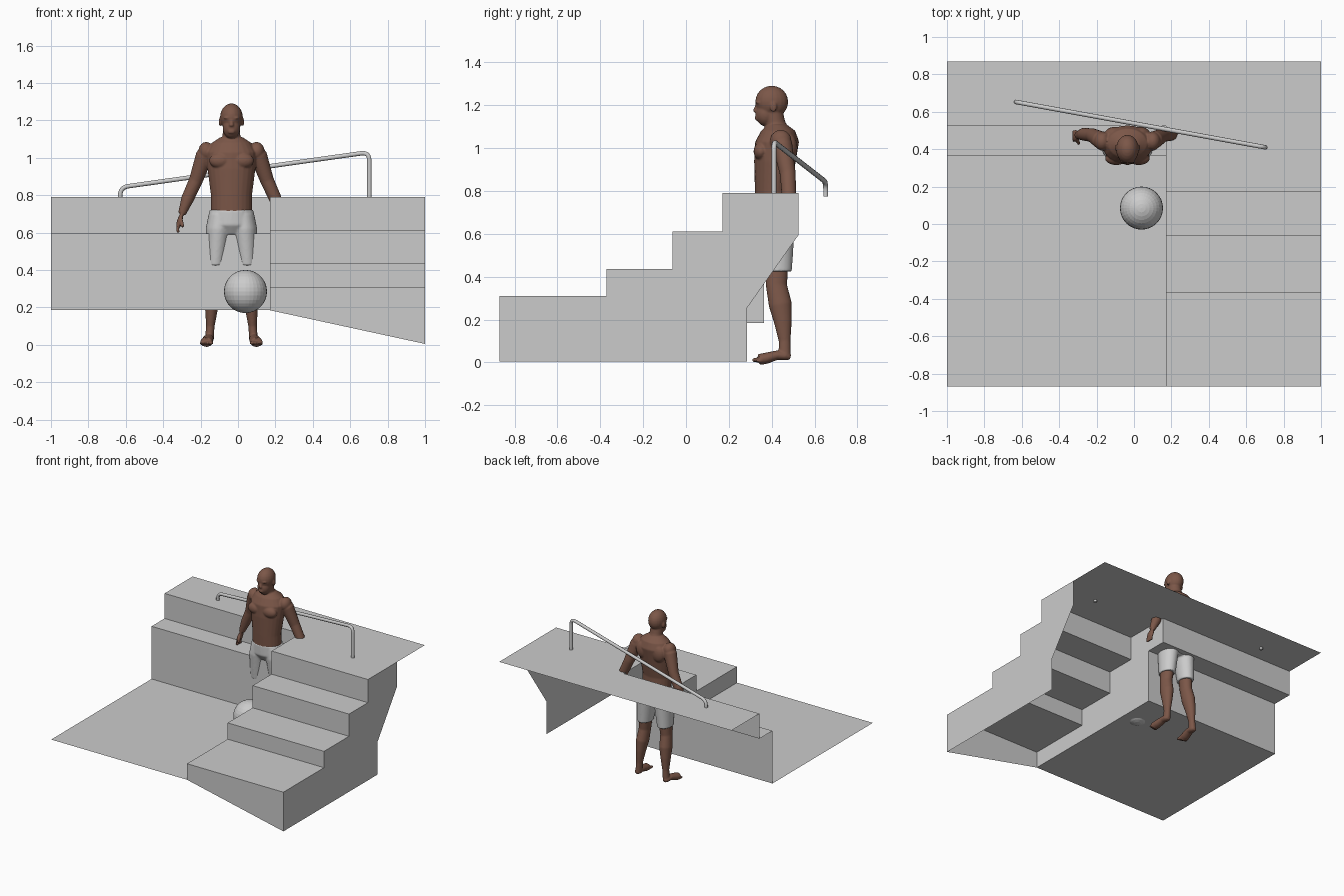
import bpy, bmesh, math
from mathutils import Vector, Matrix

cube = bpy.data.objects.get("Cube")
if cube:
    bpy.data.objects.remove(cube)


def material(name, rgb):
    mat = bpy.data.materials.new(name)
    mat.use_nodes = True
    colour = (*rgb, 1)
    mat.diffuse_color = colour
    mat.node_tree.nodes["Principled BSDF"].inputs["Base Color"].default_value = colour
    return mat


grey = material("pale grey", (.6, .6, .6))
skin = material("brown skin", (.2, .095, .065))
x_axis, y_axis, z_axis = Matrix.Identity(3)
figure_centre = -.035


def finish(name, bm, mat):
    mesh = bpy.data.meshes.new(name)
    bmesh.ops.recalc_face_normals(bm, faces=bm.faces)
    bm.to_mesh(mesh)
    bm.free()
    mesh.materials.append(mat)
    obj = bpy.data.objects.new(name, mesh)
    bpy.context.collection.objects.link(obj)
    return obj


def limb(bm, rings, side=1, width=1, depth=1, sides=24, axis=None):
    """Skin oval rings (x, y, z, radius) along a path and cap both ends."""
    points = [Vector((figure_centre + side * x, y, z)) for x, y, z, _ in rings]
    loops = []
    for i, point in enumerate(points):
        before, after = points[max(i - 1, 0)], points[min(i + 1, len(points) - 1)]
        along = axis or (after - before).normalized()
        reference = z_axis if abs(along.y) > .7 else y_axis
        across = reference.cross(along).normalized() * width
        deep = along.cross(across).normalized() * depth
        loop = []
        for k in range(sides):
            angle = math.tau * k / sides
            offset = across * math.cos(angle) + deep * math.sin(angle)
            loop.append(bm.verts.new(point + offset * rings[i][-1]))
        loops.append(loop)
    for low, high in zip(loops, loops[1:]):
        for k in range(sides):
            bm.faces.new((low[k - 1], low[k], high[k], high[k - 1]))
    bm.faces.new(loops[0])
    bm.faces.new(loops[-1])


def blob(bm, centre, size):
    place = Matrix.Translation(Vector(centre) + x_axis * figure_centre)
    stretch = Matrix.Diagonal(size).to_4x4()
    bmesh.ops.create_uvsphere(bm, u_segments=20, v_segments=12, radius=1, matrix=place @ stretch)


def blend(obj, voxel):
    """Merge overlapping volumes into one smooth surface."""
    remesh = obj.modifiers.new("merge", "REMESH")
    remesh.mode = "VOXEL"
    remesh.voxel_size = voxel
    remesh.use_smooth_shade = True
    soften = obj.modifiers.new("soften", "SMOOTH")
    soften.factor = .5
    soften.iterations = 6


# Pool shell: open sheets forming floor, bench, steps and deck
left_edge, divide, right_edge = -1, .17, 1
front, back = -.87, .87
floor, bench, deck = .185, .595, .79
bench_front, bench_back = .365, .525


def sheet(bm, points):
    bm.faces.new([bm.verts.new(p) for p in points])


def strip(bm, profile, start, end):
    for a, b in zip(profile, profile[1:]):
        sheet(bm, [(start, *a), (end, *a), (end, *b), (start, *b)])


pool = bmesh.new()
bench_rise = [(bench_back, deck), (bench_back, bench), (bench_front, bench), (bench_front, floor)]
strip(pool, [(back, deck), *bench_rise, (front, floor)], left_edge, divide)
finish("pool_floor_and_bench", pool, grey)

stairs = bmesh.new()
steps = [(front, .31)]
for riser, tread in ((-.37, .437), (-.063, .61), (.17, deck)):
    steps += [(riser, steps[-1][1]), (riser, tread)]
strip(stairs, steps + [(back, deck)], divide, right_edge)
base = .005
sheet(stairs, [(divide, front, floor), (right_edge, front, base),
               (right_edge, *steps[0]), (divide, *steps[0])])
heel = .285
outer_end = [(bench_back, deck), (bench_back, bench), (heel, .255), (heel, base), (front, base)]
inner_end = bench_rise + [(front, floor)]
for x, ending in ((right_edge, outer_end), (divide, inner_end)):
    sheet(stairs, [(x, *point) for point in steps + ending])
finish("pool_steps", stairs, grey)

# Handrail with rounded bends
low_bend, high_bend = Vector((-.63, .652, .842)), Vector((.702, .41, 1.03))
feet = [Vector((bend.x, bend.y, deck - .015)) for bend in (low_bend, high_bend)]
path = [feet[0]]
for before, bend, after in ((feet[0], low_bend, high_bend), (low_bend, high_bend, feet[1])):
    enter = bend + (before - bend).normalized() * .045
    leave = bend + (after - bend).normalized() * .045
    for i in range(7):
        t = i / 6
        path.append(enter.lerp(bend, t).lerp(bend.lerp(leave, t), t))
path.append(feet[1])
curve = bpy.data.curves.new("handrail", "CURVE")
curve.dimensions = "3D"
curve.bevel_depth = .012
curve.bevel_resolution = 3
curve.use_fill_caps = True
spline = curve.splines.new("POLY")
spline.points.add(len(path) - 1)
for control, position in zip(spline.points, path):
    control.co = (*position, 1)
curve.materials.append(grey)
bpy.context.collection.objects.link(bpy.data.objects.new("handrail", curve))

# Ball
ball = bmesh.new()
bmesh.ops.create_uvsphere(ball, u_segments=32, v_segments=16, radius=.115,
                          matrix=Matrix.Translation((.04, .085, .285)))
finish("ball", ball, grey)

# Torso, neck and head
body = bmesh.new()
torso = [(0, .41, .67, .11), (0, .405, .8, .11), (0, .415, .94, .128),
         (0, .425, 1.03, .135), (0, .43, 1.08, .105), (0, .425, 1.11, .06)]
limb(body, torso, depth=.76, axis=z_axis)
limb(body, [(0, .43, 1.05, .06), (0, .415, 1.12, .047), (0, .4, 1.2, .045)])
blob(body, centre=(0, .4, 1.216), size=(.061, .077, .075))
blob(body, centre=(0, .372, 1.16), size=(.047, .048, .058))
limb(body, [(0, .335, 1.21, .008), (0, .324, 1.172, .013), (0, .335, 1.164, .008)], axis=z_axis)
for lip in (1.145, 1.135):
    blob(body, centre=(0, .33, lip), size=(.019, .009, .006))

# Paired limbs and muscles
arm = [(.11, .44, 1.05, .044), (.145, .45, 1.01, .047), (.19, .475, .88, .037),
       (.235, .48, .78, .034), (.265, .475, .7, .021)]
palm = [(.265, .475, .7, .02), (.276, .472, .665, .032), (.284, .472, .635, .03)]
leg = [(.07, .425, .6, .055), (.092, .422, .36, .045), (.1, .44, .27, .049),
       (.107, .452, .19, .038), (.113, .46, .1, .025), (.118, .46, .03, .026)]
foot = [(.12, .487, .024, .015), (.12, .465, .03, .026), (.123, .425, .034, .028),
        (.13, .375, .02, .033), (.135, .34, .013, .033)]
for side in (-1, 1):
    limb(body, arm, side)
    limb(body, palm, side, width=.45)
    limb(body, leg, side, width=.9, depth=1.1)
    sole = [ring[2] / ring[3] for ring in foot]
    limb(body, foot, side, depth=min(sole) * 2)
    thumb = [(.272, .455, .675, .011), (.26, .43, .63, .009)]
    limb(body, thumb, side)
    for i in range(4):
        y = .45 + i * .0145
        limb(body, [(.282, y, .645, .009), (.288, y, .62, .008), (.284, y - .005, .6, .008)], side)
    for i in range(5):
        size = .011 - i * .001
        blob(body, centre=(side * (.108 + i * .0135), .325 + i * .004, size), size=(size, .018, size))
    # chest, shoulder blade, shoulder, ear and brow
    blob(body, centre=(side * .06, .35, .985), size=(.06, .035, .042))
    blob(body, centre=(side * .065, .485, 1), size=(.055, .035, .065))
    blob(body, centre=(side * .135, .442, 1.035), size=(.042, .05, .05))
    blob(body, centre=(side * .061, .408, 1.192), size=(.007, .016, .024))
    blob(body, centre=(side * .023, .338, 1.213), size=(.02, .014, .006))
blend(finish("figure_body", body, skin), voxel=.0048)

# Shorts: pelvis and two wide legs
shorts = bmesh.new()
limb(shorts, [(0, .413, .722, .118), (0, .42, .64, .126), (0, .42, .59, .08)], depth=.76, axis=z_axis)
for side in (-1, 1):
    limb(shorts, [(.06, .417, .7, .07), (.07, .42, .62, .077), (.085, .426, .425, .06)],
         side, width=.88, depth=1.13, axis=z_axis)
    blob(shorts, centre=(side * .055, .465, .64), size=(.06, .045, .06))
blend(finish("shorts", shorts, grey), voxel=.006)
